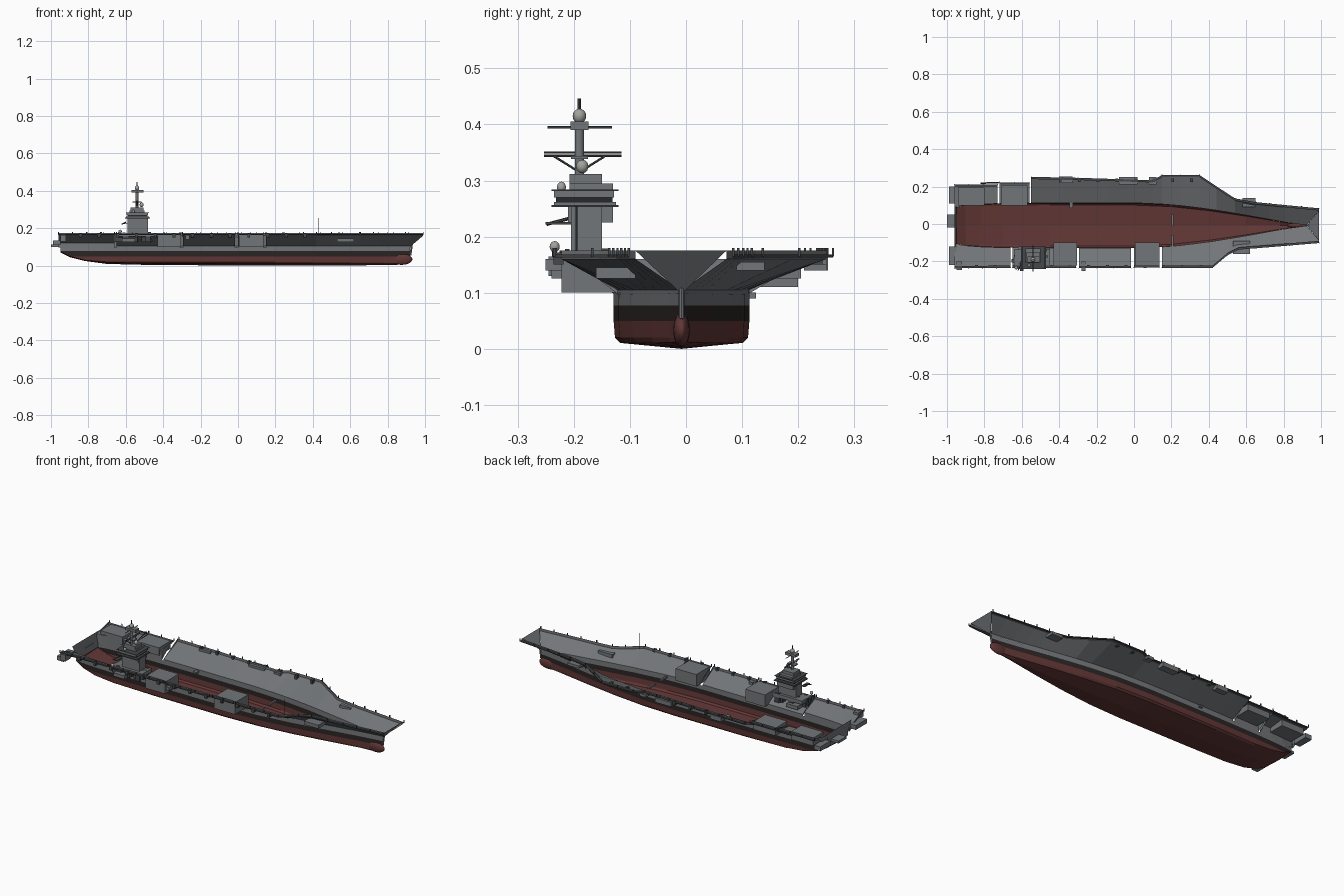
import bpy, bmesh, math, random
from mathutils import Vector

random.seed(4)
if "Cube" in bpy.data.objects:
    bpy.data.objects.remove(bpy.data.objects["Cube"])


def material(name, rgb):
    m = bpy.data.materials.new(name)
    m.use_nodes = True
    m.diffuse_color = (*rgb, 1)
    bsdf = next(n for n in m.node_tree.nodes if n.type == 'BSDF_PRINCIPLED')
    bsdf.inputs["Base Color"].default_value = (*rgb, 1)
    return m


GREY = material("haze grey", (0.17, 0.18, 0.19))
DARK = material("dark fittings", (0.06, 0.063, 0.066))
RED = material("bottom red", (0.12, 0.038, 0.036))
BOOT = material("boot topping", (0.025, 0.018, 0.018))
DOME = material("pale dome", (0.36, 0.36, 0.34))
GLASS = material("bridge window", (0.02, 0.022, 0.025))

MID = -0.008      # hull centreline
EDGE = 0.175      # deck edge height
KNUCKLE = 0.098   # top of the vertical hull side


def finish(name, bm, *mats):
    me = bpy.data.meshes.new(name)
    bm.to_mesh(me)
    bm.free()
    for m in mats:
        me.materials.append(m)
    ob = bpy.data.objects.new(name, me)
    bpy.context.collection.objects.link(ob)
    return ob


def loft(bm, rows, mat_rule=lambda j: 0):
    grid = [[bm.verts.new(p) for p in r] for r in rows]
    for a, b in zip(grid, grid[1:]):
        for j in range(len(a) - 1):
            bm.faces.new((a[j], b[j], b[j + 1], a[j + 1])).material_index = mat_rule(j)
    return grid


def boxes(name, mat, items):
    # each item holds x, y and z ranges
    bm = bmesh.new()
    for x0, x1, y0, y1, z0, z1 in items:
        vs = bmesh.ops.create_cube(bm, size=1)["verts"]
        for v in vs:
            v.co = Vector((x0 if v.co.x < 0 else x1, y0 if v.co.y < 0 else y1,
                           z0 if v.co.z < 0 else z1))
    return finish(name, bm, mat)


def rod(name, mat, a, b, r, sides=8):
    a, b = Vector(a), Vector(b)
    bm = bmesh.new()
    bmesh.ops.create_cone(bm, segments=sides, radius1=r, radius2=r, depth=(b - a).length, cap_ends=True)
    turn = (b - a).to_track_quat('Z', 'Y')
    for v in bm.verts:
        v.co = turn @ v.co + (a + b) / 2
    return finish(name, bm, mat)


def ball(name, mat, centre, size):
    bm = bmesh.new()
    bmesh.ops.create_uvsphere(bm, u_segments=16, v_segments=10, radius=1)
    for v in bm.verts:
        v.co = Vector([c + s * k for c, s, k in zip(centre, size, v.co)])
    for f in bm.faces:
        f.smooth = True
    return finish(name, bm, mat)


# Lower hull: open shell with x, half breadth, keel height
STATIONS = [(-0.95, 0.098, 0.07), (-0.9, 0.108, 0.045), (-0.82, 0.114, 0.025), (-0.7, 0.118, 0.009),
            (-0.45, 0.121, 0.003), (0, 0.121, 0.001), (0.2, 0.112, 0), (0.4, 0.088, 0),
            (0.6, 0.055, 0.001), (0.78, 0.022, 0.003), (0.87, 0.008, 0.005), (0.92, 0.002, 0.03)]


def breadth(x):
    for (xa, ba, _), (xb, bb, _) in zip(STATIONS, STATIONS[1:]):
        if x <= xb:
            return ba + (bb - ba) * max(0, (x - xa) / (xb - xa))
    return STATIONS[-1][1]


def section(x, b, k):
    half = [(1, KNUCKLE), (1, 0.077), (1, 0.05), (0.98, 0.02), (0.9, 0.01 + k * 0.5)]
    side = [(f * b, max(z, k + 0.004)) for f, z in half]
    return ([(x, MID - y, z) for y, z in side] + [(x, MID, k)]
            + [(x, MID + y, z) for y, z in reversed(side)])


bm = bmesh.new()
grid = loft(bm, [section(*s) for s in STATIONS], lambda j: {0: 0, 9: 0, 1: 1, 8: 1}.get(j, 2))
for j in range(5):
    s = grid[0]
    ring = (s[j], s[j + 1], s[9 - j], s[10 - j]) if j < 4 else (s[4], s[5], s[6])
    bm.faces.new(ring).material_index = min(j, 2)
bmesh.ops.recalc_face_normals(bm, faces=bm.faces)
finish("lower_hull", bm, GREY, BOOT, RED)
ball("bow_bulb", RED, (0.875, MID, 0.034), (0.058, 0.015, 0.03))

# Flared sides: deck edge points as x, y for each panel, plus knee height
PORT = [([(-0.96, 0.2), (-0.73, 0.2)], 0.15),
        ([(-0.72, 0.21), (-0.56, 0.21)], 0.15),
        ([(-0.55, 0.24), (-0.3, 0.235), (0.1, 0.222), (0.15, 0.25), (0.35, 0.25), (0.44, 0.19),
          (0.54, 0.125), (0.65, 0.105), (0.8, 0.09), (0.99, 0.072)], 0.105)]
STARBOARD = [([(-0.96, -0.225), (-0.66, -0.222)], 0.12),
             ([(-0.65, -0.222), (-0.31, -0.222)], 0.105),
             ([(-0.295, -0.224), (-0.015, -0.224)], 0.105),
             ([(0, -0.22), (0.135, -0.22)], 0.105),
             ([(0.15, -0.222), (0.42, -0.222), (0.5, -0.155), (0.56, -0.125), (0.75, -0.11),
               (0.99, -0.09)], 0.105)]


def refined(points):
    out = []
    for (xa, ya), (xb, yb) in zip(points, points[1:]):
        n = max(1, round((xb - xa) / 0.08))
        out += [(xa + (xb - xa) * i / n, ya + (yb - ya) * i / n) for i in range(n)]
    return out + [points[-1]]


def side_point(x, sign):
    return min(x, 0.925), MID + sign * breadth(x)


for side, sign, panels in (("port", 1, PORT), ("starboard", -1, STARBOARD)):
    bm = bmesh.new()
    walk = bmesh.new()
    posts = []
    for edge, knee in panels:
        rows, strip = [], []
        for x, y in refined(edge):
            hx, hy = side_point(x, sign)
            rows.append([(hx, hy, KNUCKLE), (hx, hy, knee), (x, y, 0.16), (x, y, EDGE)])
            o = y + sign * 0.012
            strip.append([(x, y, 0.163), (x, o, 0.163), (x, o, 0.168), (x, y, 0.168)])
            posts.append((x - 0.002, x + 0.002, o - 0.002, o + 0.002, 0.165, 0.18))
        loft(bm, rows)
        loft(walk, strip)
        # end walls of each panel
        for r in (rows[0], rows[-1]):
            if r[0][0] < 0.9:
                bm.faces.new([bm.verts.new(p) for p in r])
    bmesh.ops.recalc_face_normals(bm, faces=bm.faces)
    finish(side + "_flared_side", bm, GREY)
    finish(side + "_catwalk", walk, DARK)
    boxes(side + "_stanchions", DARK, posts)

# Bow face and stern transom
bm = bmesh.new()
for ring in ([(0.99, -0.09, EDGE), (0.99, 0.072, EDGE), (0.925, MID, KNUCKLE)],
             [(-0.95, -0.106, KNUCKLE), (-0.95, 0.09, KNUCKLE), (-0.96, 0.11, 0.16), (-0.96, -0.125, 0.16)]):
    bm.faces.new([bm.verts.new(p) for p in ring])
finish("bow_and_stern_plates", bm, GREY)
rod("stem", GREY, (0.922, MID, 0.055), (0.93, MID, 0.115), 0.005)

# Elevator bays, platforms and sponsons
boxes("starboard_elevator_bays", GREY, [(-0.43, -0.305, -0.222, -0.1, 0.1, 0.168),
                                        (0.005, 0.135, -0.222, -0.1, 0.1, 0.168)])
boxes("port_bays", GREY, [(-0.94, -0.8, 0.1, 0.195, 0.125, 0.17), (-0.71, -0.57, 0.1, 0.205, 0.125, 0.17)])
boxes("stern_platforms", GREY, [(-1, -0.95, -0.02, 0.05, 0.1, 0.114), (-0.99, -0.95, 0.11, 0.2, 0.11, 0.135),
                                (-0.99, -0.95, -0.22, -0.12, 0.11, 0.135)])
boxes("island_platform", GREY, [(-0.64, -0.45, -0.222, -0.135, 0.155, EDGE)])
boxes("sponsons", GREY, [(0.53, 0.62, -0.16, -0.09, 0.125, 0.145), (0.58, 0.65, 0.09, 0.14, 0.14, 0.155),
                         (-0.4, -0.33, 0.22, 0.253, 0.14, 0.165), (-0.08, 0.02, 0.21, 0.25, 0.14, 0.165),
                         (0.08, 0.12, 0.21, 0.25, 0.15, 0.165), (-0.62, -0.55, -0.24, -0.12, 0.125, 0.145),
                         (-0.95, -0.92, -0.245, -0.2, 0.13, 0.165), (-0.28, -0.26, -0.25, -0.2, 0.14, 0.16)])
boxes("cross_beams", GREY, [(-0.345, -0.325, 0.085, 0.125, 0.09, 0.1), (0.2, 0.21, -0.01, 0.05, 0.09, 0.1),
                            (0.2, 0.21, -0.12, -0.06, 0.09, 0.1)])
rod("port_boom", DARK, (-0.82, 0.218, 0.165), (-0.72, 0.222, 0.165), 0.004)

# Machinery beneath the island and small lockers along the edges
clutter = []
for i in range(24):
    x, y = random.uniform(-0.64, -0.46), random.uniform(-0.22, -0.14)
    w = random.uniform(0.006, 0.018)
    clutter.append((x - w, x + w, y - w / 2, y + w / 2, 0.125, random.uniform(0.15, 0.18)))
for i in range(26):
    x = -0.9 + i * 0.05
    y = -0.226 if i % 2 else 0.235
    if x < 0.4 and (y < 0 or x > -0.5):
        clutter.append((x, x + 0.015, y - 0.01, y + 0.008, 0.15, 0.172))
boxes("deck_edge_lockers", DARK, clutter)

# Island
boxes("island_tower", GREY, [(-0.59, -0.48, -0.205, -0.15, EDGE, 0.255), (-0.585, -0.485, -0.21, -0.13, 0.225, 0.255),
                             (-0.6, -0.475, -0.235, -0.125, 0.255, 0.262), (-0.595, -0.48, -0.235, -0.128, 0.27, 0.282),
                             (-0.58, -0.5, -0.208, -0.13, 0.28, 0.295), (-0.575, -0.505, -0.208, -0.15, 0.295, 0.312)])
boxes("bridge_windows", GLASS, [(-0.592, -0.483, -0.232, -0.131, 0.262, 0.27)])
boxes("island_walkways", DARK, [(-0.605, -0.47, -0.24, -0.12, 0.253, 0.256), (-0.6, -0.475, -0.24, -0.12, 0.281, 0.284),
                                (-0.61, -0.59, -0.25, -0.2, 0.222, 0.226)])

# Mast with yards and domes
MX, MY = -0.54, -0.19
rod("mast", GREY, (MX, MY, 0.31), (MX, MY, 0.4), 0.008, 12)
rod("topmast", DARK, (MX, MY, 0.4), (MX, MY, 0.446), 0.003)
for z, lo, hi in ((0.344, -0.253, -0.115), (0.35, -0.253, -0.115), (0.395, -0.247, -0.132)):
    rod("yard", DARK, (MX, lo, z), (MX, hi, z), 0.002, 6)
for dy in (-0.045, 0.045):
    rod("yard_brace", DARK, (MX, MY, 0.315), (MX, MY + dy, 0.343), 0.002, 6)
boxes("mast_platforms", GREY, [(MX - 0.03, MX + 0.035, MY - 0.016, MY + 0.016, 0.39, 0.405),
                               (MX - 0.025, MX + 0.025, MY - 0.015, MY + 0.015, 0.338, 0.344)])
ball("mast_dome", DOME, (MX, MY, 0.415), (0.012, 0.012, 0.013))
ball("forward_dome", DOME, (MX + 0.025, MY + 0.005, 0.325), (0.011, 0.011, 0.012))
ball("side_dome", DOME, (-0.56, -0.222, 0.288), (0.008, 0.008, 0.01))
ball("edge_dome", DOME, (-0.63, -0.234, 0.182), (0.009, 0.009, 0.01))
rod("gun_barrel", DARK, (-0.6, -0.21, 0.232), (-0.62, -0.248, 0.222), 0.003, 6)

# Whip aerial
rod("whip_aerial", DARK, (0.43, -0.195, 0.165), (0.43, -0.195, 0.255), 0.0018, 6)
